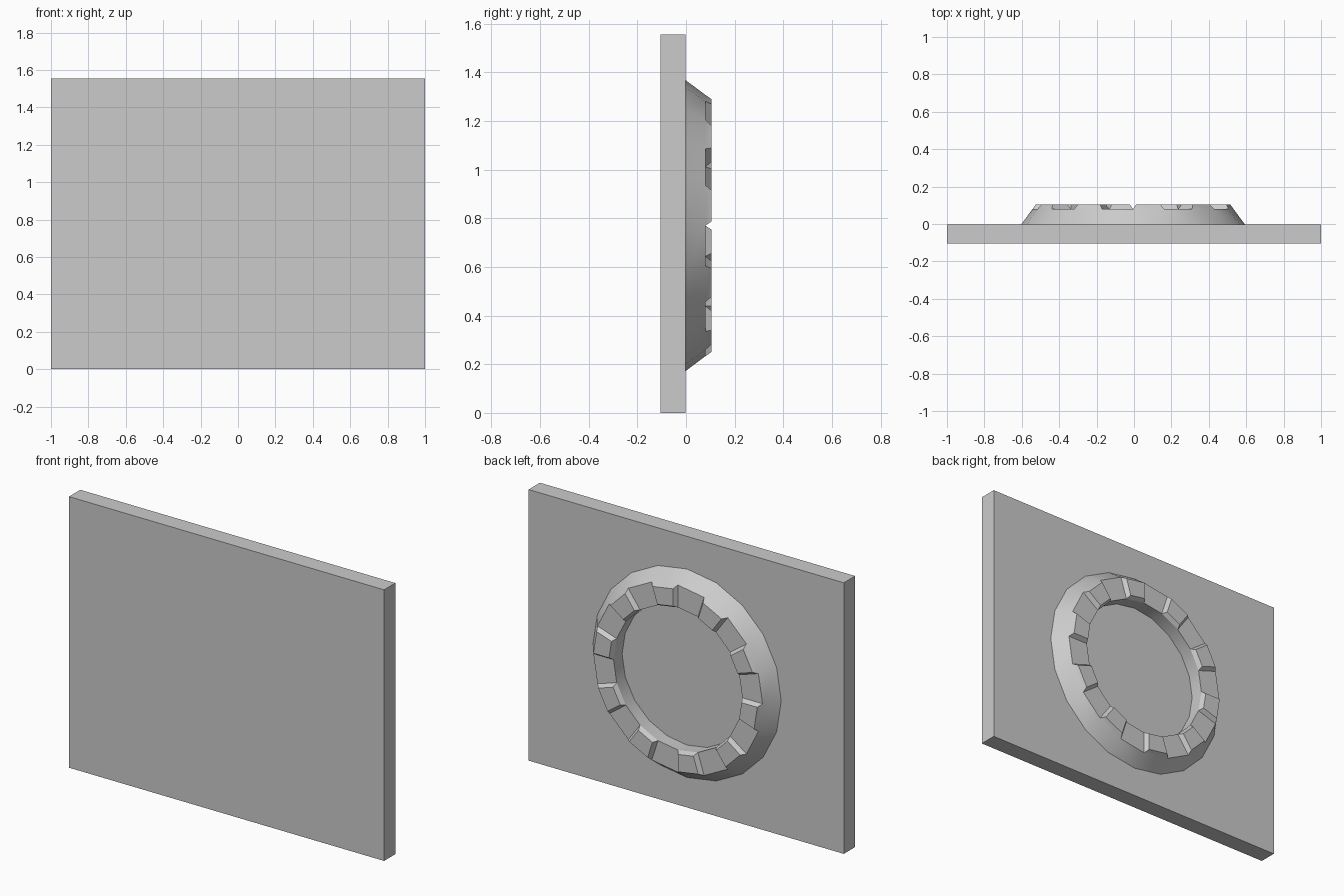
import bpy, bmesh
from math import cos, sin, radians, tau
from mathutils import Vector

if "Cube" in bpy.data.objects:
    bpy.data.objects.remove(bpy.data.objects["Cube"])

N = 20                            # sides of the ring
CENTRE = Vector((-0.005, 0, 0.77))
FACE_Y = -0.002                   # back face of the plate
LOW_Y, HIGH_Y = 0.08, 0.104       # low and raised levels of the ring


def add_object(name, bm):
    bmesh.ops.recalc_face_normals(bm, faces=bm.faces)
    mesh = bpy.data.meshes.new(name)
    bm.to_mesh(mesh)
    bm.free()
    ob = bpy.data.objects.new(name, mesh)
    bpy.context.collection.objects.link(ob)
    return ob


# Flat rectangular back plate
bm = bmesh.new()
bmesh.ops.create_cube(bm, size=1)
for v in bm.verts:
    v.co = Vector((v.co.x * 2, -0.104 + (v.co.y + 0.5) * (FACE_Y + 0.104), (v.co.z + 0.5) * 1.555))
add_object("plate", bm)

# Ring with a sloped outside: (radius, y) profile swept around the centre
profile = [(0.598, FACE_Y), (0.537, LOW_Y), (0.409, LOW_Y), (0.412, FACE_Y)]
bm = bmesh.new()
loops = [[bm.verts.new(CENTRE + Vector((r * cos(i * tau / N), y, r * sin(i * tau / N))))
          for i in range(N)] for r, y in profile]
top_faces = []
for k in range(len(loops)):
    a, b = loops[k], loops[(k + 1) % len(loops)]
    for i in range(N):
        j = (i + 1) % N
        f = bm.faces.new((a[i], a[j], b[j], b[i]))
        if k == 1:
            top_faces.append(f)
bmesh.ops.recalc_face_normals(bm, faces=bm.faces)

# Every other top segment rises into a tapered block
raised = bmesh.ops.extrude_discrete_faces(bm, faces=top_faces[0::2])["faces"]
for f in raised:
    c = f.calc_center_median()
    for v in f.verts:
        v.co = c + (v.co - c) * 0.78
        v.co.y = HIGH_Y
ring = add_object("segmented_ring", bm)

bpy.context.view_layer.objects.active = ring
ring.select_set(True)
bpy.ops.object.shade_smooth_by_angle(angle=radians(30))
